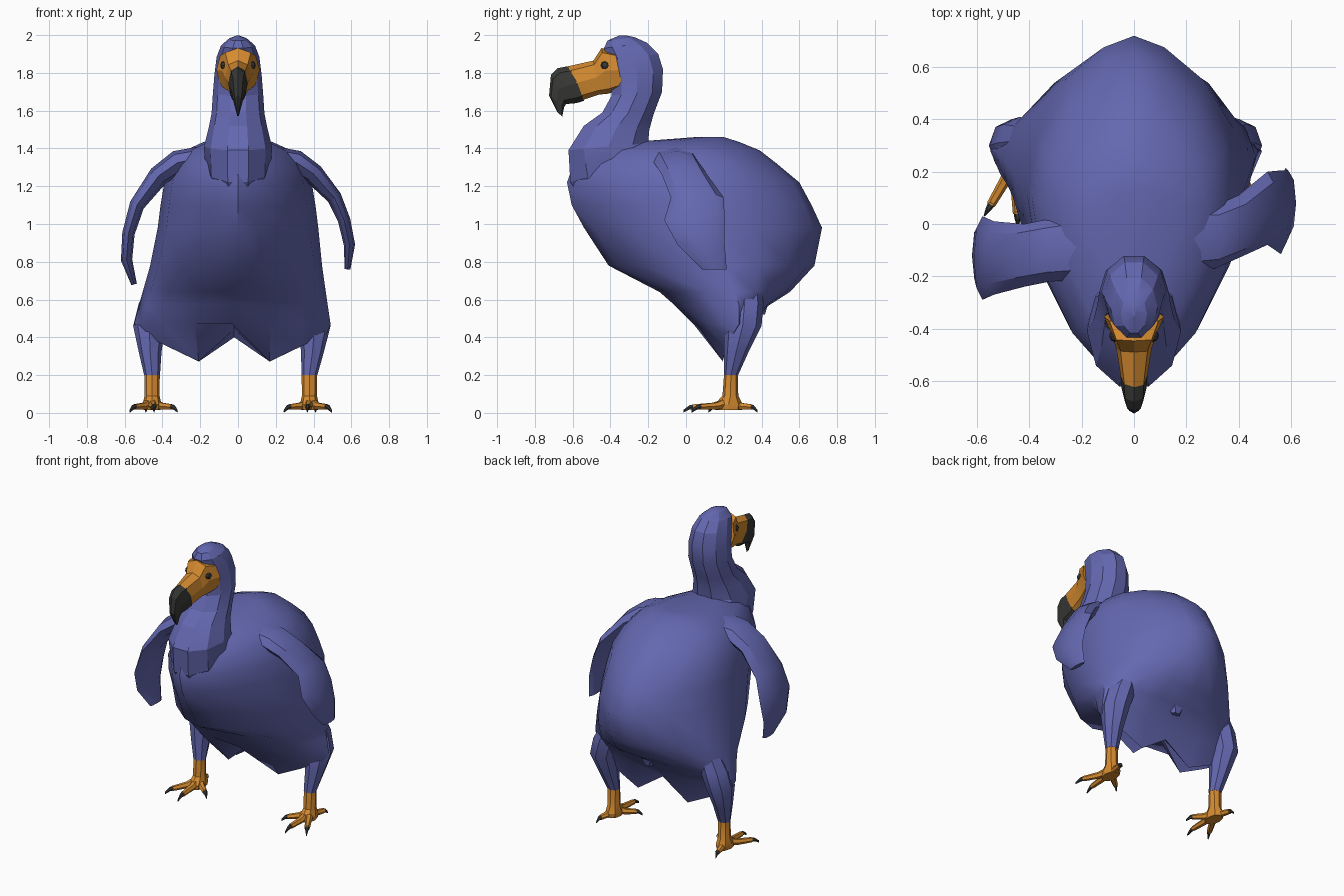
import bpy, bmesh, math
from mathutils import Vector


def material(name, color):
    m = bpy.data.materials.new(name)
    m.diffuse_color = (*color, 1)
    return m


BLUE = material("blue plumage", (0.127, 0.138, 0.434))
ORANGE = material("orange skin", (0.67, 0.26, 0.03))
DARK = material("dark horn", (0.04, 0.04, 0.038))


def loft(name, rings, mat, angle=30, hollow=0.0):
    """Skin a list of equal-length rings and cap both ends."""
    bm = bmesh.new()
    rows = [[bm.verts.new(p) for p in r] for r in rings]
    n = len(rows[0])
    for a, b in zip(rows, rows[1:]):
        for i in range(n):
            bm.faces.new((a[i], a[(i + 1) % n], b[(i + 1) % n], b[i]))
    for row, lift in ((rows[0], 0), (rows[-1], hollow)):
        center = bm.verts.new(sum((v.co for v in row), Vector()) / n + Vector((0, 0, lift)))
        for i in range(n):
            bm.faces.new((row[i], row[(i + 1) % n], center))
    bmesh.ops.recalc_face_normals(bm, faces=bm.faces)
    me = bpy.data.meshes.new(name)
    bm.to_mesh(me)
    bm.free()
    me.materials.append(mat)
    ob = bpy.data.objects.new(name, me)
    bpy.context.collection.objects.link(ob)
    bpy.context.view_layer.objects.active = ob
    ob.select_set(True)
    bpy.ops.object.shade_smooth_by_angle(angle=math.radians(angle))
    ob.select_set(False)
    return ob


def ring(center, u, v, n, power=1.0):
    """(Super)ellipse with half axes u and v."""
    c, u, v = Vector(center), Vector(u), Vector(v)

    def bend(a):
        return 0 if abs(a) < 1e-6 else math.copysign(abs(a) ** power, a)

    return [c + u * bend(math.cos(k * math.tau / n)) + v * bend(math.sin(k * math.tau / n))
            for k in range(n)]


def profile_ring(fy, fz, by, bz, w, n, power=1.0):
    """Ellipse spanning two points of the side profile."""
    return ring((0, (fy + by) / 2, (fz + bz) / 2), (w, 0, 0),
                (0, (by - fy) / 2, (bz - fz) / 2), n, power)


# body: egg-shaped level sections, narrow at the breast, with a pointed skirt below
def body_section(z, yf, yb, w, yw, power=1.6, back=1.35, dx=0.0, skirt=False):
    pts = []
    for k in range(16):
        c, s = math.cos(k * math.tau / 16), math.sin(k * math.tau / 16)
        x = 0 if abs(c) < 1e-6 else math.copysign(w * abs(c) ** (power if s < -0.01 else back), c)
        y = yw + (yb - yw) * s if s > 0 else yw + (yw - yf) * s
        h = z
        if skirt:
            a = abs(x)
            notch = 0.48 if s < 0 else 0.40
            h = notch + (0.27 - notch) * a / 0.19 if a < 0.19 else 0.27 + 0.5 * (a - 0.19)
        pts.append(Vector((x + dx, y, h)))
    return pts


loft("body", [
    body_section(1.46, 0.05, 0.20, 0.08, 0.13),
    body_section(1.435, -0.28, 0.28, 0.18, 0.06),
    body_section(1.39, -0.50, 0.39, 0.28, 0.06, 1.5),
    body_section(1.32, -0.595, 0.48, 0.345, 0.08, 1.5),
    body_section(1.22, -0.63, 0.60, 0.39, 0.10, 1.45),
    body_section(1.10, -0.605, 0.665, 0.41, 0.12, 1.45),
    body_section(0.98, -0.54, 0.72, 0.425, 0.14, 1.45),
    body_section(0.78, -0.41, 0.68, 0.455, 0.20, 1.25, 1.25, -0.01),
    body_section(0.64, -0.14, 0.55, 0.485, 0.26, 1.1, 1.1, -0.02),
    body_section(0.57, -0.06, 0.44, 0.50, 0.28, 1.05, 1.0, -0.025),
    body_section(0.47, 0.04, 0.34, 0.52, 0.28, 1.0, 1.0, -0.03),
    body_section(0.39, 0.19, 0.28, 0.49, 0.25, 1.0, 1.0, -0.02, True),
], BLUE, 40, 0.08)

# neck and head
loft("neck_and_head", [profile_ring(*r, 10) for r in (
    (-0.52, 1.06, -0.10, 1.28, 0.12),
    (-0.625, 1.22, -0.12, 1.36, 0.175),
    (-0.633, 1.39, -0.19, 1.43, 0.18),
    (-0.55, 1.52, -0.185, 1.50, 0.155),
    (-0.45, 1.59, -0.165, 1.58, 0.14),
    (-0.40, 1.68, -0.12, 1.70, 0.133),
    (-0.40, 1.76, -0.115, 1.82, 0.125),
    (-0.42, 1.87, -0.14, 1.90, 0.113),
    (-0.44, 1.93, -0.20, 1.96, 0.09),
    (-0.42, 1.97, -0.27, 1.99, 0.05),
)] + [ring((0, -0.335, 1.998), (0.006, 0, 0), (0, 0.02, 0), 10)], BLUE, 20)

# bare face and hooked bill
loft("face", [profile_ring(y1, z1, y2, z2, w, 8, p) for y1, z1, y2, z2, w, p in (
    (-0.375, 1.91, -0.335, 1.72, 0.115, 0.6),
    (-0.447, 1.932, -0.41, 1.69, 0.084, 0.65),
    (-0.49, 1.865, -0.46, 1.685, 0.068, 0.8),
    (-0.625, 1.835, -0.55, 1.655, 0.05, 0.9),
)], ORANGE, 15)
loft("bill_tip", [profile_ring(*r, 8, 0.9) for r in (
    (-0.61, 1.838, -0.54, 1.652, 0.052),
    (-0.68, 1.825, -0.58, 1.64, 0.047),
    (-0.715, 1.79, -0.635, 1.635, 0.036),
    (-0.725, 1.68, -0.645, 1.62, 0.025),
    (-0.68, 1.59, -0.655, 1.57, 0.006),
)], DARK, 15)

# eyes
for side, tag in ((-1, "left"), (1, "right")):
    loft("eye_" + tag, [ring((side * (0.072 + 0.022 * math.sin(a)), -0.428, 1.84),
                             (0, 0.024 * math.cos(a), 0), (0, 0, 0.024 * math.cos(a)), 8)
                        for a in (-0.9, 0, 0.8, 1.3)], DARK)


# wings: flat lofts bent along an arm path of (x, y, z, half chord, half thickness)
def wing(name, path):
    rings = []
    for i, (x, y, z, chord, thick) in enumerate(path):
        a, b = path[max(i - 1, 0)], path[min(i + 1, len(path) - 1)]
        t = Vector((b[0] - a[0], 0, b[2] - a[2])).normalized()
        rings.append(ring((x, y, z), (0, chord, 0), (t.z * thick, 0, -t.x * thick), 8))
    loft(name, rings, BLUE, 30)


wing("wing_right", (
    (0.14, -0.06, 1.36, 0.13, 0.06), (0.31, -0.05, 1.325, 0.12, 0.065),
    (0.40, -0.01, 1.265, 0.12, 0.055), (0.51, 0.06, 1.14, 0.14, 0.04),
    (0.562, 0.045, 1.02, 0.16, 0.033), (0.59, 0.08, 0.89, 0.125, 0.03),
    (0.58, 0.15, 0.76, 0.065, 0.015)))
wing("wing_left", (
    (-0.14, -0.08, 1.36, 0.13, 0.06), (-0.32, -0.10, 1.325, 0.12, 0.065),
    (-0.42, -0.12, 1.255, 0.12, 0.055), (-0.535, -0.13, 1.10, 0.14, 0.04),
    (-0.58, -0.13, 0.95, 0.16, 0.033), (-0.59, -0.12, 0.81, 0.125, 0.03),
    (-0.55, -0.10, 0.68, 0.06, 0.015)))

# small tail tuft under the rump
loft("tail_tuft", [ring((0, 0.38, 0.62), (0.10, 0, 0), (0, 0.08, 0), 6),
                   ring((0, 0.40, 0.52), (0.03, 0, 0), (0, 0.02, 0), 6)], BLUE, 25)

# legs with shanks, toes and claws
for side, tag, hip, ankle in ((-1, "left", 0.475, 0.455), (1, "right", 0.41, 0.378)):
    def leg_ring(x, y, z, rx, ry, n=8):
        return ring((side * x, y, z), (rx, 0, 0), (0, ry, 0), n)

    loft("thigh_" + tag, [
        leg_ring(hip - 0.10, 0.32, 0.74, 0.06, 0.07),
        leg_ring(hip - 0.04, 0.31, 0.58, 0.09, 0.10),
        leg_ring(hip - 0.005, 0.30, 0.46, 0.085, 0.10),
        leg_ring((hip + ankle) / 2, 0.265, 0.32, 0.06, 0.065),
        leg_ring(ankle, 0.238, 0.20, 0.042, 0.038)], BLUE, 35)
    loft("shank_" + tag, [
        leg_ring(ankle, 0.238, 0.21, 0.041, 0.036),
        leg_ring(ankle, 0.235, 0.09, 0.040, 0.042),
        leg_ring(ankle, 0.225, 0.045, 0.05, 0.075),
        leg_ring(ankle, 0.225, 0.015, 0.045, 0.07)], ORANGE, 25)
    toes = ((0.105, -0.18), (-0.01, -0.22), (-0.12, -0.10), (0.03, 0.13))
    for k, (dx, dy) in enumerate(toes):
        d = Vector((side * dx, dy, 0))
        p = Vector((-d.y, d.x, 0)).normalized()
        base = Vector((side * ankle, 0.232, 0))

        def toe_ring(f, z, w, h):
            return ring(base + d * f + Vector((0, 0, z)), p * w, (0, 0, h), 6)

        loft(f"toe_{tag}_{k + 1}", [
            toe_ring(0.0, 0.06, 0.028, 0.03), toe_ring(0.4, 0.036, 0.021, 0.021),
            toe_ring(0.88, 0.031, 0.017, 0.016)], ORANGE, 25)
        loft(f"claw_{tag}_{k + 1}", [
            toe_ring(0.84, 0.033, 0.015, 0.015), toe_ring(0.97, 0.029, 0.011, 0.013),
            toe_ring(1.12, 0.009, 0.003, 0.008)], DARK, 25)
